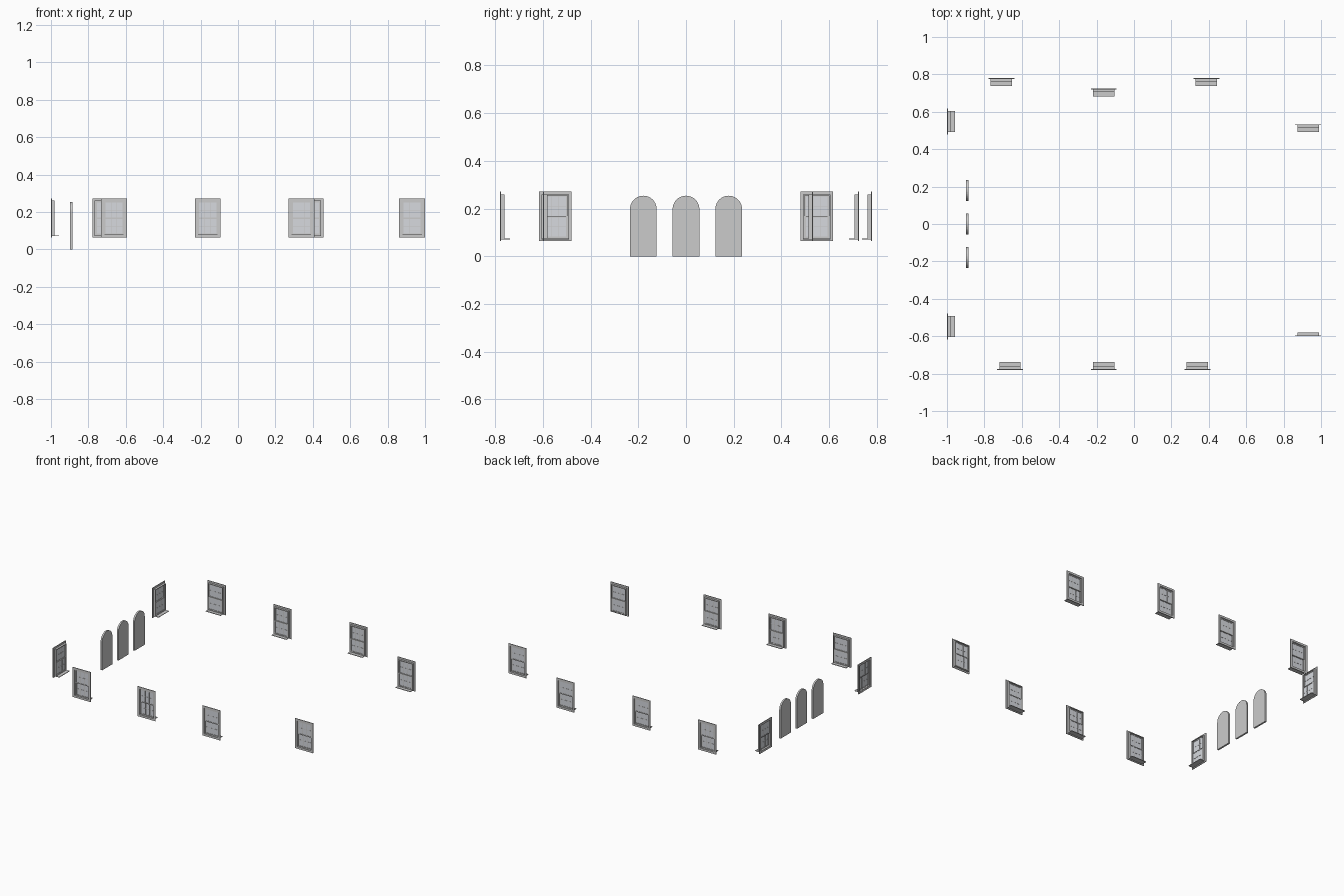
import bpy, bmesh, math
from mathutils import Matrix, Vector

if "Cube" in bpy.data.objects:
    bpy.data.objects.remove(bpy.data.objects["Cube"])

glass_mat = bpy.data.materials.new("pale_glass")
glass_mat.diffuse_color = (0.68, 0.70, 0.74, 1)
glass_mat.use_nodes = True
glass_mat.node_tree.nodes["Principled BSDF"].inputs["Base Color"].default_value = glass_mat.diffuse_color


def make_mesh(name, boxes, mat=None):
    """One mesh from boxes given as (x0, x1, y0, y1, z0, z1)."""
    bm = bmesh.new()
    for x0, x1, y0, y1, z0, z1 in boxes:
        m = Matrix.Translation(((x0 + x1) / 2, (y0 + y1) / 2, (z0 + z1) / 2)) \
            @ Matrix.Diagonal((x1 - x0, y1 - y0, z1 - z0, 1))
        bmesh.ops.create_cube(bm, size=1, matrix=m)
    me = bpy.data.meshes.new(name)
    bm.to_mesh(me)
    bm.free()
    if mat:
        me.materials.append(mat)
    return me


def frame(w, z0, z1, t, y0, y1):
    """Four bars round a rectangle of half width w."""
    return [(-w, -w + t, y0, y1, z0, z1), (w - t, w, y0, y1, z0, z1),
            (-w + t, w - t, y0, y1, z0, z0 + t), (-w + t, w - t, y0, y1, z1 - t, z1)]


def sash(z0, z1, y):
    """Sash frame with two upright glazing bars and one crossbar."""
    w, t, b = 0.052, 0.006, 0.001
    bars = frame(w, z0, z1, t, y, y + 0.005)
    for k in (-1, 1):
        x = k * (w - t) / 3
        bars.append((x - b, x + b, y + 0.001, y + 0.004, z0 + t, z1 - t))
    zc = (z0 + z1) / 2
    bars.append((-w + t, w - t, y + 0.001, y + 0.004, zc - b, zc + b))
    return bars


def pane(z0, z1, y):
    return (-0.047, 0.047, y + 0.002, y + 0.003, z0 + 0.005, z1 - 0.005)


# Window parts: outside at y = 0, room side towards +y
upper, lower = (0.164, 0.256, 0.007), (0.078, 0.169, 0.0125)
parts = {
    "casing": make_mesh("casing", frame(0.069, 0.064, 0.272, 0.0145, 0, 0.005)),
    "jamb": make_mesh("jamb", frame(0.057, 0.074, 0.260, 0.005, 0.005, 0.019)),
    "sashes": make_mesh("sashes", sash(*upper) + sash(*lower)),
    "glass": make_mesh("glass", [pane(*upper), pane(*lower)], glass_mat),
    "sill": make_mesh("sill", [(-0.057, 0.057, 0.005, 0.042, 0.071, 0.075)]),
}

# Positions: x, y, rotation about z, has a sill
F, B, L = 0, math.pi, -math.pi / 2
windows = [(-0.663, -0.78, F, 1), (-0.162, -0.78, F, 1), (0.339, -0.78, F, 1), (0.931, -0.60, F, 0),
           (-0.709, 0.78, B, 1), (-0.162, 0.725, B, 1), (0.387, 0.78, B, 1), (0.931, 0.533, B, 1),
           (-1.0, -0.548, L, 1), (-1.0, 0.548, L, 1)]
for i, (x, y, rot, has_sill) in enumerate(windows, 1):
    for part, me in parts.items():
        if part == "sill" and not has_sill:
            continue
        ob = bpy.data.objects.new(f"window_{i}_{part}", me)
        ob.location, ob.rotation_euler = (x, y, 0), (0, 0, rot)
        bpy.context.collection.objects.link(ob)

# Arched panels in the left wall
r, spring, n = 0.056, 0.198, 20
bm = bmesh.new()
outline = [(-r, 0), (r, 0)] + [(r * math.cos(math.pi * k / n), spring + r * math.sin(math.pi * k / n))
                               for k in range(n + 1)]
face = bm.faces.new([bm.verts.new((-0.006, y, z)) for y, z in outline])
ext = bmesh.ops.extrude_face_region(bm, geom=[face])
bmesh.ops.translate(bm, vec=Vector((0.012, 0, 0)),
                    verts=[v for v in ext["geom"] if isinstance(v, bmesh.types.BMVert)])
if not any(len(f.verts) > 4 and f.calc_center_median().x < 0 for f in bm.faces):
    bm.faces.new([v for v in bm.verts if v.co.x < 0])
bmesh.ops.recalc_face_normals(bm, faces=bm.faces)
arch = bpy.data.meshes.new("arched_panel")
bm.to_mesh(arch)
bm.free()
for i in (-1, 0, 1):
    ob = bpy.data.objects.new(f"arched_panel_{i + 2}", arch)
    ob.location = (-0.891, i * 0.179, 0)
    bpy.context.collection.objects.link(ob)
